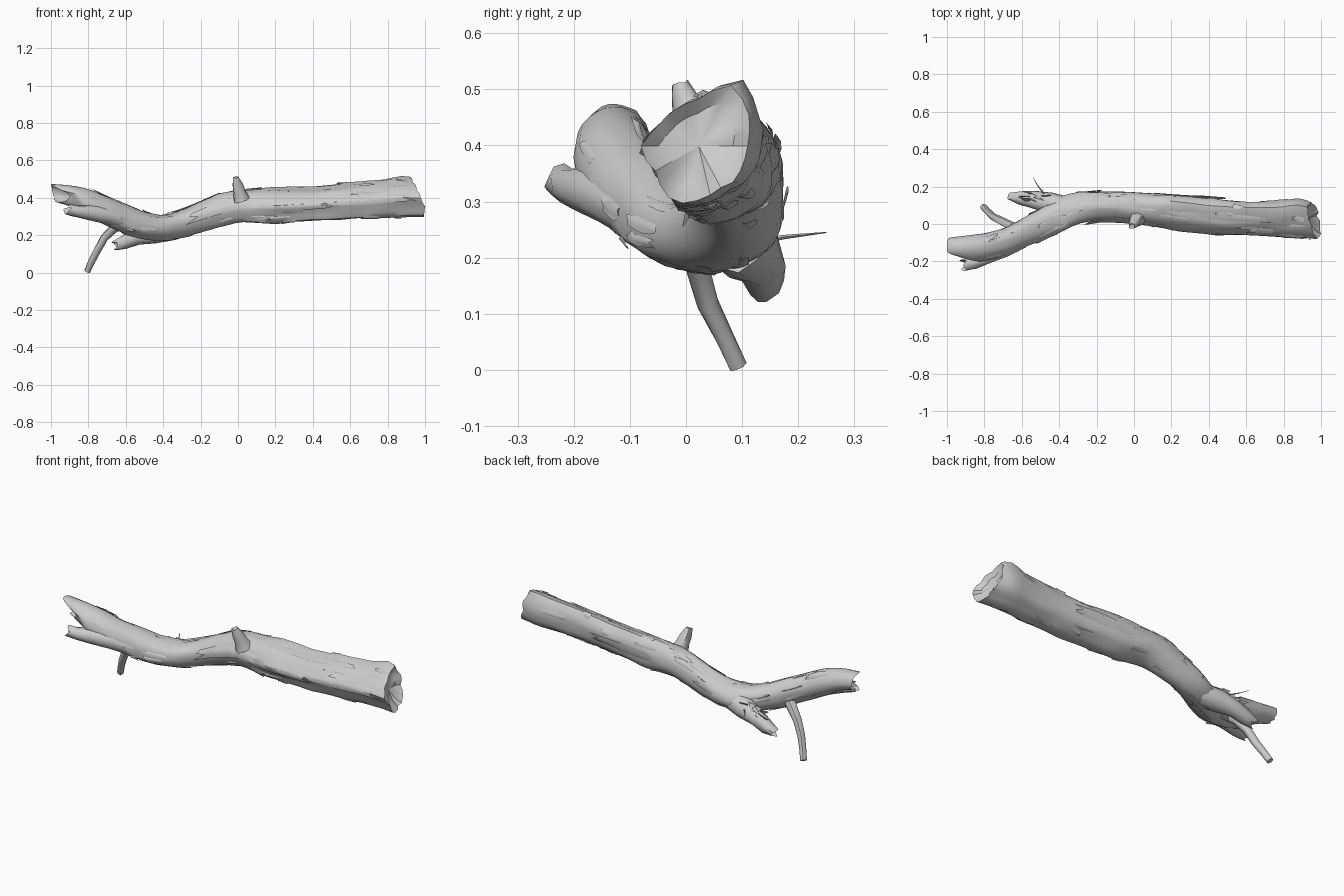
import bpy, bmesh, math, random
from mathutils import Vector, noise

if "Cube" in bpy.data.objects:
    bpy.data.objects.remove(bpy.data.objects["Cube"])

random.seed(7)

# trunk stations: x, y low, y high, z low, z high
STATIONS = [
    (-1.00, -.175, -.075, .375, .475), (-.90, -.195, -.063, .345, .467),
    (-.80, -.20, -.05, .295, .448), (-.70, -.175, -.025, .25, .41),
    (-.60, -.13, .03, .205, .37), (-.50, -.095, .085, .18, .325),
    (-.40, -.05, .145, .172, .305), (-.30, .0, .172, .188, .335),
    (-.20, .02, .176, .213, .385), (-.10, .018, .176, .242, .43),
    (0.0, .0, .172, .268, .45), (.20, -.03, .165, .256, .46),
    (.40, -.058, .145, .272, .466), (.60, -.062, .128, .282, .482),
    (.75, -.068, .13, .286, .495), (.87, -.075, .148, .29, .513),
    (.97, -.083, .122, .293, .505)]
# radius factors of the three-cornered thick end, every 30 degrees
CORNERED = [.88, 1, 1.13, .8, .72, .76, .97, .84, 1.02, .91, .82, .88]
SIDES = 24


def trunk_point(x, a, lift=0.0):
    """Point on the trunk surface at station x and angle a (a=0 faces +y)."""
    for s, e in zip(STATIONS, STATIONS[1:]):
        if x <= e[0]:
            break
    t = min(1, max(0, (x - s[0]) / (e[0] - s[0])))
    y0, y1, z0, z1 = (s[i] + (e[i] - s[i]) * t for i in range(1, 5))
    k = (a / (2 * math.pi) * 12) % 12
    i = int(k) % 12
    r = CORNERED[i] + (CORNERED[(i + 1) % 12] - CORNERED[i]) * (k - int(k))
    w = min(1, max(0, (x + .35) / .7))
    r = 1 + (r - 1) * w
    n = Vector((x * 5, math.cos(a) * 1.7, math.sin(a) * 1.7))
    r *= 1 + .07 * noise.noise(n) + .05 * noise.noise(n * 2.3)
    c, sn = math.cos(a), math.sin(a)
    return Vector((x, (y0 + y1) / 2 + c * ((y1 - y0) / 2 * r + lift),
                   (z0 + z1) / 2 + sn * ((z1 - z0) / 2 * r + lift)))


def make_object(name, bm, angle=35):
    bmesh.ops.recalc_face_normals(bm, faces=bm.faces[:])
    me = bpy.data.meshes.new(name)
    bm.to_mesh(me)
    bm.free()
    ob = bpy.data.objects.new(name, me)
    bpy.context.collection.objects.link(ob)
    bpy.ops.object.select_all(action='DESELECT')
    ob.select_set(True)
    bpy.context.view_layer.objects.active = ob
    bpy.ops.object.shade_smooth_by_angle(angle=math.radians(angle))
    return ob


def loft(bm, rings, caps):
    """Skin rings of points; caps = vector into the wood at (first, last) end."""
    vr = [[bm.verts.new(p) for p in r] for r in rings]
    for ring, inward in ((0, caps[0]), (-1, caps[1])):
        pts = rings[ring]
        c = sum(pts, Vector()) / len(pts)
        inner = [bm.verts.new(c + (p - c) * .7 + inward) for p in pts]
        n = len(pts)
        centre = bm.verts.new(c + inward * 1.4)
        for i in range(n):
            j = (i + 1) % n
            bm.faces.new((vr[ring][i], vr[ring][j], inner[j], inner[i]))
            bm.faces.new((inner[i], inner[j], centre))
    for a, b in zip(vr, vr[1:]):
        for i in range(len(a)):
            j = (i + 1) % len(a)
            bm.faces.new((a[i], a[j], b[j], b[i]))


def branch(name, path, radii, sides=9, ragged=0.0, hollow=.01):
    """Tapered branch along a path with a broken tip."""
    path = [Vector(p) for p in path]
    rings = []
    for k, p in enumerate(path):
        d = (path[min(k + 1, len(path) - 1)] - path[max(k - 1, 0)]).normalized()
        u = d.cross(Vector((.2, 1, .1))).normalized()
        v = d.cross(u)
        ring = []
        for i in range(sides):
            a = 2 * math.pi * i / sides
            r = radii[k] * random.uniform(.88, 1.1)
            tip = random.uniform(-1, 1) * ragged if k == len(path) - 1 else 0
            ring.append(p + (u * math.cos(a) + v * math.sin(a)) * r + d * tip)
        rings.append(ring)
    bm = bmesh.new()
    loft(bm, rings, ((path[1] - path[0]) * .05, (path[-2] - path[-1]).normalized() * hollow))
    return make_object(name, bm, 50)


# main trunk with jagged, hollowed ends
N = 44
rings = []
for k in range(N + 1):
    x = -1 + 1.965 * k / N
    ring = []
    for i in range(SIDES):
        a = 2 * math.pi * i / SIDES
        p = trunk_point(x, a)
        if k == N:      # lower front lip sticks out, upper back is broken away
            p.x += -.025 * math.sin(a) - .015 * math.cos(a) + random.uniform(-.01, .01)
        if k < 4:       # upper lip is longest, front side is torn open
            tear = max(0, math.cos(a - 3.5)) ** 2 * .085
            p.x += (tear + .015 * (1 - math.sin(a)) * random.uniform(.5, 1)) * (1 - k / 4)
        ring.append(p)
    rings.append(ring)
bm = bmesh.new()
loft(bm, rings, (Vector((.09, .01, -.02)), Vector((-.025, 0, 0))))
make_object("trunk", bm)

# broken branches and stubs
branch("split_end_stub", [(-.60, -.08, .275), (-.70, -.135, .305), (-.80, -.182, .32),
                          (-.86, -.208, .328), (-.905, -.22, .336)],
       [.05, .052, .041, .035, .031], ragged=.022, hollow=.03)
branch("back_stub", [(-.36, .09, .235), (-.45, .115, .215), (-.54, .13, .19),
                     (-.61, .14, .163), (-.655, .143, .145)],
       [.06, .058, .046, .037, .025], ragged=.02, hollow=.02)
branch("lower_twig", [(-.60, -.05, .275), (-.665, -.005, .235), (-.715, .02, .185),
                      (-.755, .04, .115), (-.785, .07, .055), (-.805, .093, .007)],
       [.03, .026, .022, .021, .018, .017], sides=8, hollow=.003)
branch("top_stub", [(.02, .03, .39), (.008, .018, .43), (-.003, .003, .47), (-.012, -.012, .512)],
       [.045, .036, .029, .016], sides=8, ragged=.006, hollow=.004)
branch("thin_twig", [(-.46, .13, .23), (-.49, .175, .237), (-.515, .205, .24), (-.54, .25, .245)],
       [.006, .004, .003, .001], sides=4, hollow=.001)


def flake(bm, x, a, length, width, lift, curl):
    """Patch of bark following the trunk, lifted at one end with torn edges."""
    nu, nv = 4, 3
    grid = []
    for u in range(nu + 1):
        row = []
        for v in range(nv + 1):
            fu, fv = u / nu, v / nv - .5
            taper = 1 - .6 * abs(fu - .45) * random.uniform(.6, 1.6)
            px = x + length * (fu - .5) + random.uniform(-.1, .1) * length
            px = min(.965, max(-.9, px))
            h = lift + curl * fu ** 2 - .006 * (fv < -.4)
            row.append(bm.verts.new(trunk_point(px, a + width * fv * taper, h)))
        grid.append(row)
    for u in range(nu):
        for v in range(nv):
            bm.faces.new((grid[u][v], grid[u + 1][v], grid[u + 1][v + 1], grid[u][v + 1]))


# small loose bark flakes all around
bm = bmesh.new()
for n in range(60):
    flake(bm, random.uniform(-.82, .9), random.uniform(0, 2 * math.pi),
          random.choice((-1, 1)) * random.uniform(.04, .14), random.uniform(.15, .5),
          random.uniform(.001, .004), random.uniform(0, .008))
make_object("bark_flakes", bm, 60)

# larger bark plates: front shelf, thick end rim, back side
bm = bmesh.new()
for x, a, length, width, curl in ((-.08, 3.0, -.34, .8, .012), (.28, 3.3, .4, .5, .006),
                                  (.7, 3.1, .45, .6, .004), (.45, 1.7, .5, .6, .004),
                                  (.3, .1, .35, .6, .012),
                                  (-.45, 4.4, .25, .6, .006), (-.25, 1.5, -.25, .6, .008)):
    flake(bm, x, a, length, width, .003, curl)
make_object("bark_plates", bm, 60)

# torn splinters around the back fork
bm = bmesh.new()
for n in range(12):
    b = Vector((random.uniform(-.6, -.42), random.uniform(.09, .15), random.uniform(.19, .25)))
    d = Vector((-random.uniform(.03, .08), random.uniform(0, .03), random.uniform(-.01, .025)))
    w = Vector((.01, random.uniform(-.02, .02), .018))
    bm.faces.new([bm.verts.new(p) for p in (b - w, b + w, b + d)])
make_object("fork_splinters", bm)
